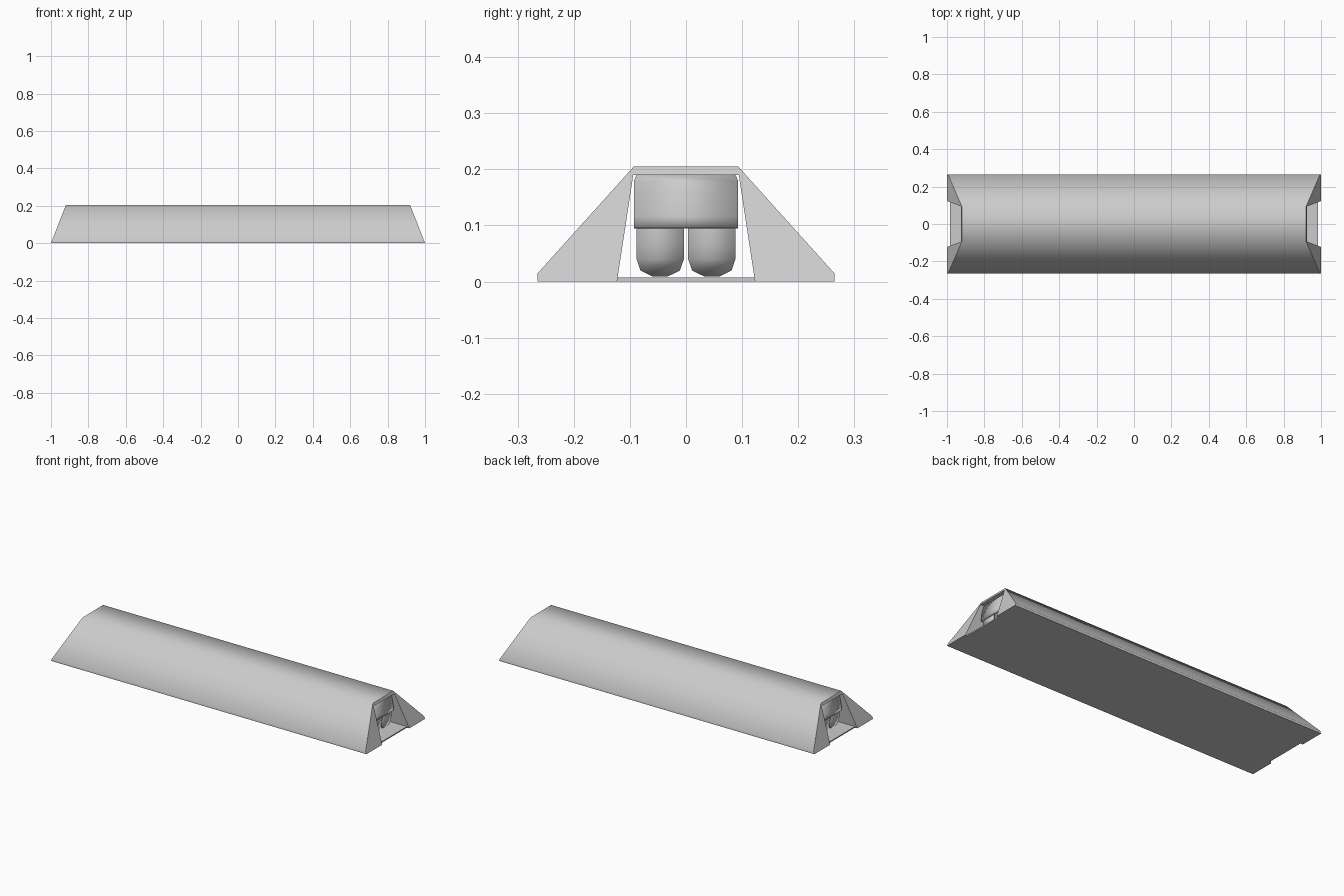
import bpy, math

if "Cube" in bpy.data.objects:
    bpy.data.objects.remove(bpy.data.objects["Cube"])


def make_object(name, verts, faces, smooth=40):
    mesh = bpy.data.meshes.new(name)
    mesh.from_pydata(verts, [], faces)
    mesh.update()
    obj = bpy.data.objects.new(name, mesh)
    bpy.context.collection.objects.link(obj)
    bpy.ops.object.select_all(action='DESELECT')
    bpy.context.view_layer.objects.active = obj
    obj.select_set(True)
    bpy.ops.object.mode_set(mode='EDIT')
    bpy.ops.mesh.select_all(action='SELECT')
    bpy.ops.mesh.normals_make_consistent(inside=False)
    bpy.ops.object.mode_set(mode='OBJECT')
    bpy.ops.object.shade_smooth_by_angle(angle=math.radians(smooth))
    return obj


def prism(name, profile, x_at, x_start=None, smooth=40):
    """Extrude a (y, z) outline along x; x_at(z) gives the slanted end."""
    x_start = x_start or (lambda z: -x_at(z))
    n = len(profile)
    verts = [(x_start(z), y, z) for y, z in profile]
    verts += [(x_at(z), y, z) for y, z in profile]
    faces = [(i, (i + 1) % n, n + (i + 1) % n, n + i) for i in range(n)]
    faces += [tuple(range(n))[::-1], tuple(range(n, 2 * n))]
    return make_object(name, verts, faces, smooth)


# Ramped tunnel shell with raked ends
half = [(0.123, 0.0), (0.265, 0.0), (0.265, 0.014), (0.093, 0.205)]
inner = (0.094, 0.19)
outline = half + [(-y, z) for y, z in reversed(half)]
outline += [(-inner[0], inner[1]), inner]
prism("tunnel_shell", outline, lambda z: 1.0 - 0.08 * z / 0.205, smooth=60)

# Thin floor plate
prism("floor_plate", [(-0.124, 0.0), (0.124, 0.0), (0.124, 0.007), (-0.124, 0.007)],
      lambda z: 0.985)


def curve_x(z):
    """Slightly bowed hanging line of the flaps."""
    return 0.895 + 0.018 * math.sin(math.pi * (0.19 - z) / 0.19)


def flap(name, rows, side, offset, thick):
    """Bent sheet from (y_left, y_right, z) rows, hung at one tunnel end."""
    verts = []
    for a, b, z in rows:
        x = side * (curve_x(z) + offset)
        verts += [(x, a, z), (x, b, z)]
    faces = [(2 * i, 2 * i + 1, 2 * i + 3, 2 * i + 2) for i in range(len(rows) - 1)]
    obj = make_object(name, verts, faces)
    solid = obj.modifiers.new("thickness", 'SOLIDIFY')
    solid.thickness = thick
    solid.offset = 0
    return obj


for side, label in ((1, "right"), (-1, "left")):
    # Upper entrance flap
    rows = [(-0.088, 0.088, 0.19), (-0.093, 0.093, 0.178)]
    rows += [(-0.093, 0.093, 0.178 - 0.083 * i / 4) for i in range(1, 5)]
    flap("upper_flap_" + label, rows, side, 0.006, 0.006)

    # Pair of hanging tabs with rounded lower ends
    for c, pos in ((-0.046, "front"), (0.046, "back")):
        widths = [(0.042, 0.13), (0.042, 0.095), (0.042, 0.065),
                  (0.042, 0.04), (0.035, 0.02), (0.014, 0.01)]
        flap("tab_%s_%s" % (label, pos), [(c - w, c + w, z) for w, z in widths],
             side, 0.0, 0.005)
